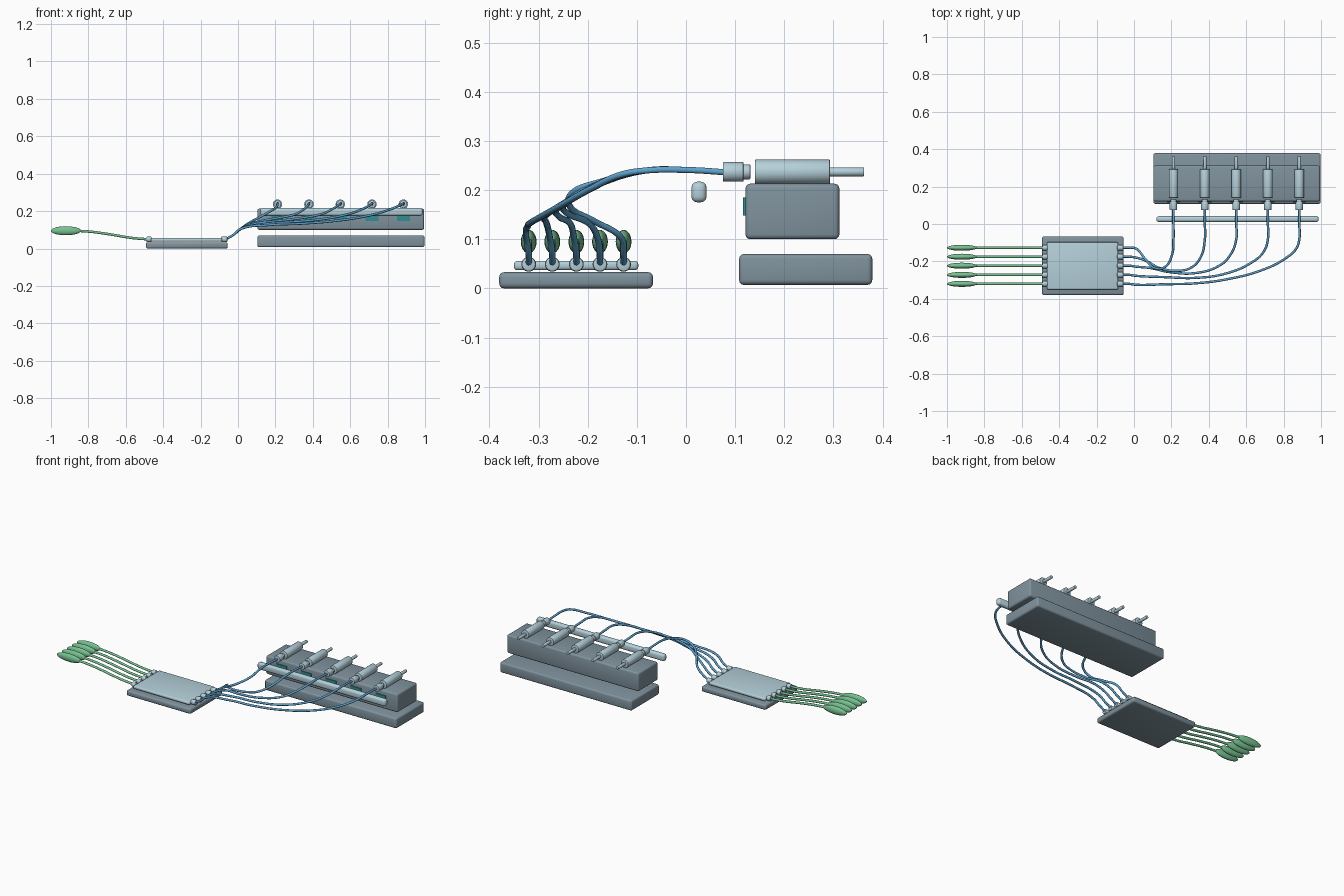
import bpy, math
from mathutils import Vector

if "Cube" in bpy.data.objects:
    bpy.data.objects.remove(bpy.data.objects["Cube"])


def material(name, rgb):
    m = bpy.data.materials.new(name)
    m.diffuse_color = (*rgb, 1)
    m.use_nodes = True
    m.node_tree.nodes["Principled BSDF"].inputs["Base Color"].default_value = m.diffuse_color
    return m


GREY = material("slate grey", (0.215, 0.29, 0.34))
PALE = material("pale blue grey", (0.46, 0.63, 0.70))
BLUE = material("tube blue", (0.115, 0.37, 0.62))
GREEN = material("soft green", (0.19, 0.54, 0.29))
TEAL = material("teal", (0.03, 0.27, 0.29))


def smooth(o):
    bpy.ops.object.select_all(action='DESELECT')
    o.select_set(True)
    bpy.context.view_layer.objects.active = o
    bpy.ops.object.shade_smooth_by_angle(angle=math.radians(40))


def box(name, lo, hi, mat, bevel):
    lo, hi = Vector(lo), Vector(hi)
    bpy.ops.mesh.primitive_cube_add(size=1, location=(lo + hi) / 2)
    o = bpy.context.object
    o.name = name
    o.scale = hi - lo
    bpy.ops.object.transform_apply(location=False, rotation=False, scale=True)
    if bevel:
        b = o.modifiers.new("rounding", 'BEVEL')
        b.width, b.segments = bevel, 3
        bpy.ops.object.modifier_apply(modifier=b.name)
        smooth(o)
    o.data.materials.append(mat)
    return o


def cylinder(name, a, b, radius, mat, bevel=0.002):
    a, b = Vector(a), Vector(b)
    d = b - a
    bpy.ops.mesh.primitive_cylinder_add(vertices=24, radius=radius, depth=d.length, location=(a + b) / 2)
    o = bpy.context.object
    o.name = name
    o.rotation_euler = d.to_track_quat('Z', 'Y').to_euler()
    m = o.modifiers.new("rounding", 'BEVEL')
    m.width, m.segments, m.limit_method = bevel, 2, 'ANGLE'
    bpy.ops.object.modifier_apply(modifier=m.name)
    o.data.materials.append(mat)
    smooth(o)
    return o


def tube(name, points, radius, mat):
    c = bpy.data.curves.new(name, 'CURVE')
    c.dimensions = '3D'
    c.bevel_depth, c.bevel_resolution, c.resolution_u = radius, 3, 10
    c.use_fill_caps = True
    s = c.splines.new('BEZIER')
    s.bezier_points.add(len(points) - 1)
    for p, co in zip(s.bezier_points, points):
        p.co = co
        p.handle_left_type = p.handle_right_type = 'AUTO'
    o = bpy.data.objects.new(name, c)
    bpy.context.collection.objects.link(o)
    bpy.ops.object.select_all(action='DESELECT')
    o.select_set(True)
    bpy.context.view_layer.objects.active = o
    bpy.ops.object.convert(target='MESH')
    o = bpy.context.object
    o.data.materials.clear()
    o.data.materials.append(mat)
    smooth(o)


# Flat control tray and its lid plate
box("tray_base", (-0.492, -0.38, 0), (-0.055, -0.067, 0.033), GREY, 0.01)
box("tray_lid", (-0.466, -0.35, 0.037), (-0.085, -0.097, 0.056), PALE, 0.007)

# Manifold: foot, valve block and front rail
box("manifold_foot", (0.104, 0.108, 0.007), (0.997, 0.379, 0.07), GREY, 0.01)
box("valve_block", (0.104, 0.121, 0.1), (0.995, 0.312, 0.213), GREY, 0.01)
box("front_rail", (0.12, 0.011, 0.175), (0.987, 0.042, 0.217), PALE, 0.012)

PORT_Y = [-0.127, -0.175, -0.223, -0.272, -0.32]
VALVE_X = [0.211, 0.379, 0.547, 0.716, 0.884]
# Mid-run of each tube as (x, y, z), between valve and tray
RUNS = [
    [(0.202, -0.17, 0.218), (0.165, -0.23, 0.195), (0.11, -0.235, 0.165), (0.06, -0.187, 0.137)],
    [(0.355, -0.18, 0.212), (0.302, -0.235, 0.182), (0.235, -0.25, 0.167), (0.14, -0.237, 0.15), (0.06, -0.195, 0.13)],
    [(0.512, -0.17, 0.215), (0.452, -0.225, 0.186), (0.33, -0.262, 0.162), (0.19, -0.257, 0.145), (0.085, -0.235, 0.131)],
    [(0.692, -0.15, 0.224), (0.622, -0.21, 0.194), (0.49, -0.265, 0.163), (0.33, -0.288, 0.145), (0.165, -0.284, 0.133)],
    [(0.868, -0.13, 0.232), (0.808, -0.185, 0.207), (0.688, -0.245, 0.174), (0.51, -0.293, 0.147), (0.33, -0.317, 0.133),
     (0.165, -0.322, 0.126)],
]

for i, (py, vx, run) in enumerate(zip(PORT_Y, VALVE_X, RUNS), 1):
    # Tray ports on both ends
    cylinder(f"port_left_{i}", (-0.49, py, 0.049), (-0.462, py, 0.049), 0.015, PALE, 0.005)
    cylinder(f"port_right_{i}", (-0.09, py, 0.049), (-0.057, py, 0.049), 0.015, PALE, 0.005)

    # Green lead and its bulb
    tube(f"lead_{i}", [(-0.48, py, 0.049), (-0.57, py, 0.057), (-0.68, py, 0.075),
                       (-0.78, py, 0.089), (-0.86, py, 0.095)], 0.007, GREEN)
    bpy.ops.mesh.primitive_uv_sphere_add(segments=24, ring_count=16, radius=1, location=(-0.92, py, 0.095))
    bulb = bpy.context.object
    bulb.name = f"bulb_{i}"
    bulb.rotation_euler = (0, math.radians(90), 0)
    bulb.scale = (0.024, 0.016, 0.08)
    bulb.data.materials.append(GREEN)
    smooth(bulb)

    # Valve body, rear stem and front fitting
    z = 0.237
    cylinder(f"valve_body_{i}", (vx, 0.14, z), (vx, 0.293, z), 0.025, PALE)
    cylinder(f"valve_stem_{i}", (vx, 0.29, z), (vx, 0.362, z), 0.009, PALE, 0.001)
    cylinder(f"fitting_nut_{i}", (vx, 0.075, z), (vx, 0.117, z), 0.02, PALE)
    cylinder(f"fitting_neck_{i}", (vx, 0.115, z), (vx, 0.131, z), 0.015, PALE)

    # Teal indicator on the block front
    box(f"indicator_{i}", (vx - 0.035, 0.116, 0.148), (vx + 0.035, 0.123, 0.185), TEAL, 0)

    # Blue tube from fitting to tray port
    path = [(vx, 0.085, 0.236), (vx, 0, 0.241), (vx, -0.08, 0.24)] + run
    path += [(0.012, py - 0.005, 0.103), (-0.025, py, 0.073), (-0.068, py, 0.048)]
    tube(f"tube_{i}", path, 0.0065, BLUE)
